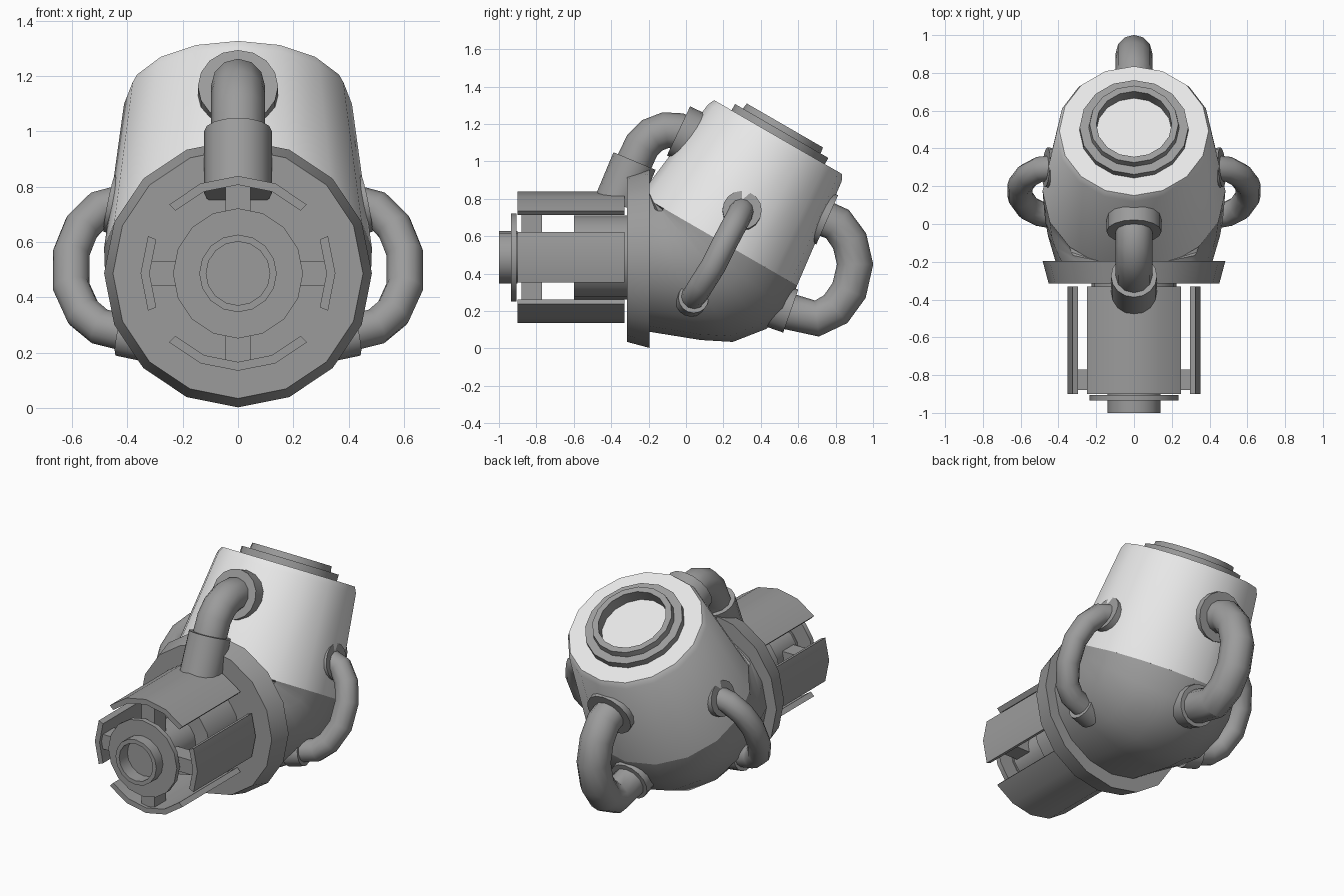
import bpy, bmesh, math
from mathutils import Vector

cube = bpy.data.objects.get("Cube")
if cube:
    bpy.data.objects.remove(cube, do_unlink=True)


def material(name, value):
    m = bpy.data.materials.new(name)
    m.use_nodes = True
    colour = (value, value, value, 1)
    m.diffuse_color = colour
    m.node_tree.nodes["Principled BSDF"].inputs["Base Color"].default_value = colour
    return m


LIGHT = material("light grey", 0.8)
MID = material("mid grey", 0.33)
SIDES = 16


def smooth(obj):
    bpy.ops.object.select_all(action="DESELECT")
    obj.select_set(True)
    bpy.context.view_layer.objects.active = obj
    bpy.ops.object.shade_smooth_by_angle(angle=math.radians(32))


def finish(name, bm, mat):
    bmesh.ops.recalc_face_normals(bm, faces=bm.faces)
    mesh = bpy.data.meshes.new(name)
    bm.to_mesh(mesh)
    bm.free()
    mesh.materials.append(mat)
    obj = bpy.data.objects.new(name, mesh)
    bpy.context.collection.objects.link(obj)
    smooth(obj)
    return obj


def skin(bm, rings, closed):
    """Join rings of points with quads; close the loop or cap both ends."""
    vs = [[bm.verts.new(p) for p in ring] for ring in rings]
    pairs = list(zip(vs, vs[1:])) + ([(vs[-1], vs[0])] if closed else [])
    for a, b in pairs:
        for i in range(len(a)):
            j = (i + 1) % len(a)
            bm.faces.new((a[i], a[j], b[j], b[i]))
    if not closed:
        bm.faces.new(vs[0])
        bm.faces.new(vs[-1])


def revolve(name, origin, axis, profile, mat, closed=False):
    """Turn (radius, height) pairs around an axis."""
    origin, axis = Vector(origin), Vector(axis).normalized()
    ref = Vector((0, 1, 0)) if abs(axis.x) > 0.5 else Vector((1, 0, 0))
    u = (ref - axis * ref.dot(axis)).normalized()
    v = axis.cross(u)
    angles = [2 * math.pi * i / SIDES for i in range(SIDES)]
    rings = [[origin + axis * h + (u * math.cos(a) + v * math.sin(a)) * r for a in angles]
             for r, h in profile]
    bm = bmesh.new()
    skin(bm, rings, closed)
    return finish(name, bm, mat)


def rod(name, start, end, r0, r1=None):
    start, end = Vector(start), Vector(end)
    return revolve(name, start, end - start,
                   [(r0, 0), (r1 or r0, (end - start).length)], MID)


def pipe(name, points, radius):
    curve = bpy.data.curves.new(name, "CURVE")
    curve.dimensions = "3D"
    curve.bevel_depth = radius
    curve.bevel_resolution = 4
    curve.use_fill_caps = True
    spline = curve.splines.new("POLY")
    spline.points.add(len(points) - 1)
    for target, p in zip(spline.points, points):
        target.co = (*p, 1)
    curve.materials.append(MID)
    obj = bpy.data.objects.new(name, curve)
    bpy.context.collection.objects.link(obj)
    bpy.ops.object.select_all(action="DESELECT")
    obj.select_set(True)
    bpy.context.view_layer.objects.active = obj
    bpy.ops.object.convert(target="MESH")
    smooth(bpy.context.view_layer.objects.active)


# Tilted tank with a small rounded shoulder
TILT = math.radians(30)
UP = Vector((0, math.sin(TILT), math.cos(TILT)))
SEAM = Vector((0, 0.175, 0.579))
TOP = 0.636
revolve("tank", SEAM, UP, [(0.484, 0), (0.412, TOP - 0.035), (0.395, TOP)], LIGHT)

# Stepped ring around the lid
revolve("lid_ring", SEAM + UP * TOP, UP,
        [(0.2, -0.01), (0.288, -0.01), (0.288, 0.038), (0.24, 0.038),
         (0.235, 0.072), (0.2, 0.072)], MID, closed=True)

# Lower body: an elbow that swings from the tank seam round to the flange
bottoms = [(0.594, 0.337), (0.535, 0.2), (0.43, 0.105), (0.25, 0.035), (0.08, 0.045), (-0.2, 0.09)]
widths = [0.484, 0.482, 0.478, 0.47, 0.455, 0.415]
rings = []
for k, ((y, z), w) in enumerate(zip(bottoms, widths)):
    low = Vector((0, y, z))
    high = Vector((0, -0.244, 0.821)).lerp(Vector((0, -0.2, 0.875)), k / 5)
    mid, half = (low + high) / 2, (low - high) / 2
    angles = [2 * math.pi * i / SIDES for i in range(SIDES)]
    rings.append([mid + half * math.sin(a) + Vector((w * math.cos(a), 0, 0)) for a in angles])
bm = bmesh.new()
skin(bm, rings, False)
finish("lower_body", bm, MID)

# Flange and barrel core
AXIS_Z = 0.487


def on_axis(y):
    return (0, y, AXIS_Z)


rod("flange", on_axis(-0.195), on_axis(-0.315), 0.484, 0.452)
rod("barrel_base", on_axis(-0.3), on_axis(-0.6), 0.225)
rod("barrel_core", on_axis(-0.58), on_axis(-0.92), 0.13)
revolve("barrel_disc", on_axis(-0.905), (0, -1, 0),
        [(0.115, 0), (0.235, 0), (0.235, 0.03), (0.115, 0.03)], MID, closed=True)
revolve("muzzle", on_axis(-0.9), (0, -1, 0),
        [(0.14, 0), (0.14, 0.1), (0.115, 0.1), (0.115, 0.02)], MID)

# Four shroud plates around the barrel, each with a strut
STEP = 2 * math.pi / SIDES
for name, quarter, span in (("left", 0, 1), ("top", 1, 2), ("right", 2, 1), ("bottom", 3, 2)):
    centre = quarter * math.pi / 2
    bm = bmesh.new()
    sections = []
    for i in range(-span, span + 1):
        a = centre + i * STEP
        sections.append([(r * math.cos(a), y, AXIS_Z + r * math.sin(a))
                         for r, y in ((0.32, -0.9), (0.352, -0.9), (0.352, -0.33), (0.32, -0.33))])
    skin(bm, sections, False)
    finish(name + "_shroud", bm, MID)

    out = Vector((math.cos(centre), 0, math.sin(centre)))
    side = Vector((-out.z, 0, out.x)) * 0.045
    bm = bmesh.new()
    skin(bm, [[Vector(on_axis(y)) + out * r + side * s for s, r in
               ((-1, 0.1), (1, 0.1), (1, 0.325), (-1, 0.325))] for y in (-0.88, -0.77)], False)
    finish(name + "_strut", bm, MID)

# Front pipe from the barrel up to the tank
pipe("front_pipe", [(0, -0.32, 0.9), (0, -0.275, 1.0), (0, -0.235, 1.085), (0, -0.18, 1.14),
                    (0, -0.11, 1.167), (0, -0.04, 1.163), (0, 0.05, 1.12)], 0.097)
rod("front_pipe_sleeve", (0, -0.275, 1.002), (0, -0.37, 0.775), 0.122)
rod("front_pipe_collar", (0, -0.04, 1.163), (0, 0.1, 1.097), 0.145)

# Back pipe from the tank down to the lower body
pipe("back_pipe", [(0, 0.7, 0.712), (0, 0.81, 0.665), (0, 0.875, 0.575), (0, 0.904, 0.45),
                   (0, 0.872, 0.31), (0, 0.8, 0.21), (0, 0.7, 0.16), (0, 0.56, 0.195),
                   (0, 0.45, 0.24)], 0.097)
rod("back_pipe_upper_collar", (0, 0.66, 0.73), (0, 0.755, 0.688), 0.144)
rod("back_pipe_lower_collar", (0, 0.42, 0.249), (0, 0.56, 0.2), 0.122)

# Side pipes, mirrored left and right
for name, s in (("left", 1), ("right", -1)):
    pipe(name + "_pipe", [(s * x, y, z) for x, y, z in (
        (0.4, 0.3, 0.745), (0.5, 0.29, 0.72), (0.565, 0.255, 0.655), (0.603, 0.205, 0.56),
        (0.603, 0.145, 0.44), (0.56, 0.085, 0.345), (0.5, 0.055, 0.295), (0.36, 0.03, 0.262))], 0.067)
    rod(name + "_pipe_upper_collar", (s * 0.39, 0.295, 0.725), (s * 0.465, 0.3, 0.74), 0.105)
    rod(name + "_pipe_lower_collar", (s * 0.33, 0.025, 0.25), (s * 0.425, 0.04, 0.27), 0.082)
